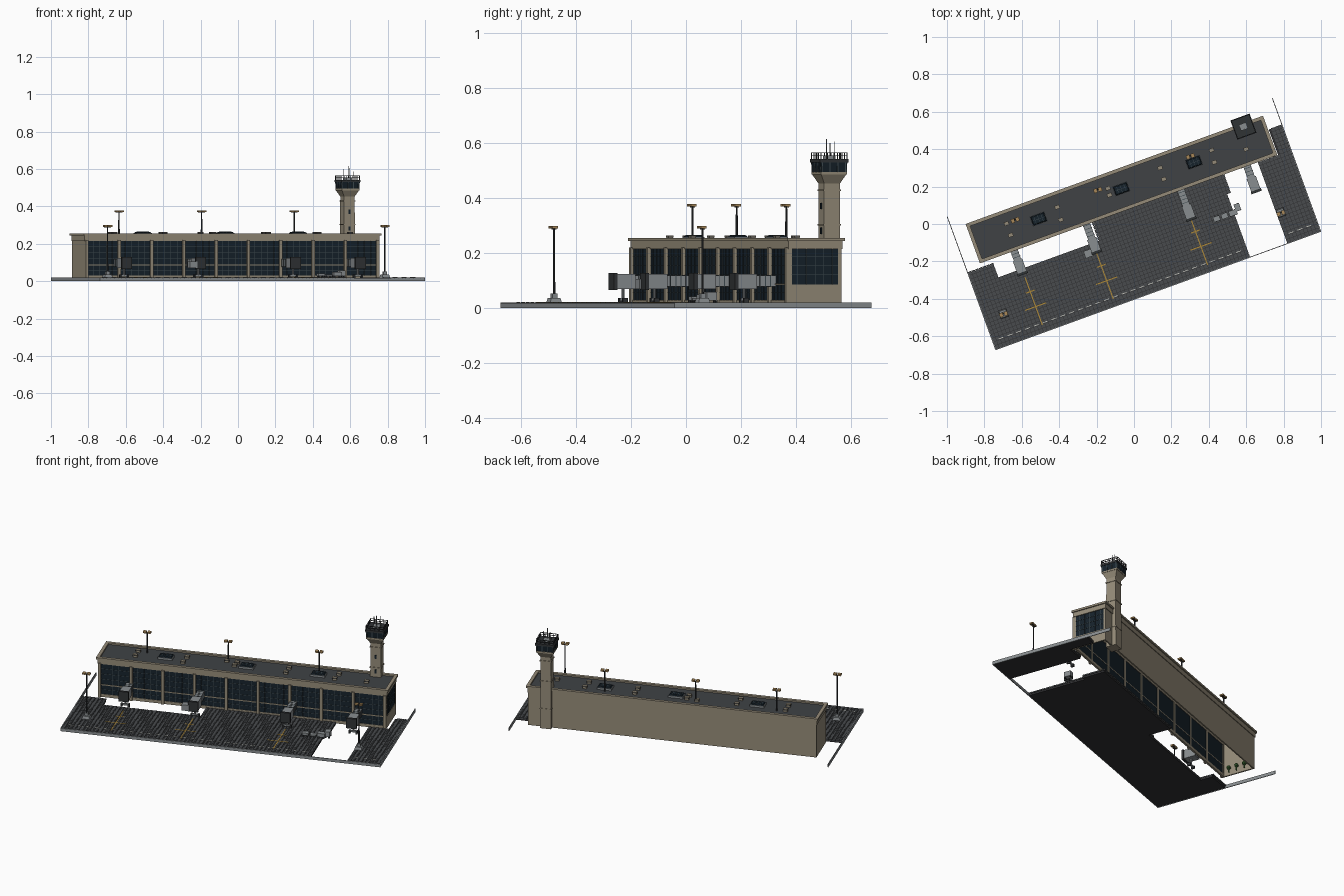
import bpy, bmesh, math, random
from mathutils import Matrix, Vector

if "Cube" in bpy.data.objects:
    bpy.data.objects.remove(bpy.data.objects["Cube"])

ROT = math.radians(20)
random.seed(4)
COL = dict(beige=(.30, .26, .19), tile=(.065, .07, .075), joint=(.03, .03, .032), glass=(.008, .016, .024),
           frame=(.05, .07, .08), roof=(.05, .055, .06), grey=(.25, .27, .28), dark=(.03, .033, .036),
           amber=(.40, .25, .10), yellow=(.40, .24, .04), white=(.55, .55, .5), green=(.04, .12, .03))
MATS = {}
for n, c in COL.items():
    MATS[n] = bpy.data.materials.new(n)
    MATS[n].diffuse_color = (*c, 1)


class Part:
    """Collects boxes, frustums and rods into one named object, in the building's own axes."""
    def __init__(self, name, mat):
        self.name, self.mat, self.bm = name, mat, bmesh.new()

    def frustum(self, x, y, z0, z1, a, b, c=None, d=None):
        c, d = c or a, d or b
        vs = [self.bm.verts.new((x + sx * w / 2, y + sy * h / 2, z))
              for z, w, h in ((z0, a, b), (z1, c, d)) for sx, sy in ((-1, -1), (1, -1), (1, 1), (-1, 1))]
        for f in ((3, 2, 1, 0), (4, 5, 6, 7), (0, 1, 5, 4), (1, 2, 6, 5), (2, 3, 7, 6), (3, 0, 4, 7)):
            self.bm.faces.new([vs[i] for i in f])
        return self

    def box(self, x0, x1, y0, y1, z0, z1):
        return self.frustum((x0 + x1) / 2, (y0 + y1) / 2, z0, z1, x1 - x0, y1 - y0)

    def rod(self, x, y, z0, z1, r, r2=None, n=8):
        bmesh.ops.create_cone(self.bm, cap_ends=True, segments=n, radius1=r, radius2=r2 or r, depth=z1 - z0,
                              matrix=Matrix.Translation((x, y, (z0 + z1) / 2)))
        return self

    def done(self):
        me = bpy.data.meshes.new(self.name)
        self.bm.to_mesh(me)
        self.bm.free()
        me.materials.append(MATS[self.mat])
        ob = bpy.data.objects.new(self.name, me)
        ob.rotation_euler.z = ROT
        bpy.context.collection.objects.link(ob)


# apron: paved areas, with open ground left unpaved
AREAS = [(-.922, .52, -.377, -.02), (-.922, -.78, -.02, .055), (-.2, .54, -.02, .12),
         (.735, .922, -.377, .08), (.85, .922, .08, .228)]
base = Part("apron_base", "joint")
for a in AREAS:
    base.box(*a, .002, .0165)
base.done()
tiles = Part("apron_tiles", "tile")
P = .021
for i in range(88):
    for j in range(36):
        x, y = -.914 + i * P, -.367 + j * P
        if any(a[0] < x < a[1] and a[2] < y < a[3] for a in AREAS):
            tiles.box(x - .0092, x + .0092, y - .0092, y + .0092, .012, .0195 + random.uniform(0, .0008))
tiles.done()
curb = Part("apron_curb", "grey")
for s in (-1, 1):
    curb.box(s * .925 - .002, s * .925 + .002, -.38, .38, 0, .02)
curb.box(-.925, .925, -.381, -.377, 0, .018)
curb.done()

# painted markings
lead = Part("lead_in_lines", "yellow")
for x in (-.645, -.241, .295):
    lead.box(x - .003, x + .003, -.34, -.07, .0195, .0212)
    for y, w in ((-.235, .06), (-.15, .025)):
        lead.box(x - w, x + w, y - .003, y + .003, .0195, .0212)
lead.done()
dash = Part("edge_dashes", "white")
for i in range(36):
    x = -.89 + i * .05
    if x < .5 or x > .74:
        dash.box(x, x + .028, -.332, -.328, .0195, .0212)
dash.done()

# terminal shell: hollow, open underneath
X, F, B, TOP = .835, .095, .297, .225
wall = Part("terminal_walls", "beige")
wall.box(-X, X, B - .008, B, .012, TOP)
wall.box(-X, -X + .008, F, B, .012, TOP)
wall.box(X - .008, X, F, B, .012, .085)
wall.box(X - .008, X, F, F + .012, .085, TOP).box(X - .008, X, B - .012, B, .085, TOP)
wall.box(-X, X, F - .003, F + .008, .012, .03)
wall.box(-X, X, F - .003, F + .006, .084, .09)
wall.done()
trim = Part("roof_parapet", "beige")
for z0, z1, o in ((.215, .243, .004), (.243, .255, .011)):
    trim.box(-X - o, X + o, F - o, F + .008, z0, z1).box(-X - o, X + o, B - .008, B + o, z0, z1)
    for s in (-1, 1):
        trim.frustum(s * (X + o / 2 - .004), (F + B) / 2, z0, z1, o + .008, B - F - .016)
trim.done()
Part("roof_deck", "roof").box(-X, X, F, B, .235, .246).done()
cols = Part("facade_columns", "beige")
for i in range(10):
    x = -X + .008 + i * (2 * X - .016) / 9
    cols.box(x - .008, x + .008, F - .012, F + .008, .012, .22)
cols.done()
Part("front_glazing", "glass").box(-X + .008, X - .008, F, F + .005, .03, .218).done()
Part("end_glazing", "glass").box(X - .007, X - .002, F + .01, B - .01, .085, .218).done()
mull = Part("window_mullions", "frame")
for i in range(45):
    x = -X + .008 + i * (2 * X - .016) / 45
    mull.box(x - .001, x + .001, F - .002, F + .002, .03, .218)
for z in (.058, .122, .154, .186):
    mull.box(-X + .008, X - .008, F - .002, F + .002, z - .001, z + .001)
    if z > .085:
        mull.box(X - .004, X, F + .01, B - .01, z - .001, z + .001)
for i in range(1, 6):
    y = F + i * (B - F) / 6
    mull.box(X - .004, X, y - .001, y + .001, .085, .218)
mull.done()

# indoor shrubs
shrub = Part("indoor_shrubs", "green")
for x, y in ((-.80, .15), (-.80, .20), (-.80, .25)):
    bmesh.ops.create_icosphere(shrub.bm, subdivisions=1, radius=.014,
                               matrix=Matrix.Translation((x, y, .045)))
    shrub.rod(x, y, .014, .036, .004)
shrub.done()

# rooftop: skylights and ventilation boxes
curbs, panes, bars = Part("skylight_curbs", "grey"), Part("skylight_panes", "glass"), Part("skylight_bars", "frame")
for x in (-.47, 0, .414):
    curbs.frustum(x, .2, .244, .258, .084, .056)
    panes.frustum(x, .2, .258, .264, .078, .05, .068, .04)
    for k in (-1, 0, 1):
        bars.frustum(x + k * .02, .2, .258, .2655, .002, .046)
    bars.frustum(x, .2, .258, .2655, .07, .002)
for p in (curbs, panes, bars):
    p.done()
vents, caps = Part("roof_vents", "beige"), Part("roof_vent_caps", "dark")
for x, y in ((-.64, .17), (-.64, .235), (-.355, .225), (-.36, .155), (-.127, .237), (-.066, .227),
             (-.07, .19), (.234, .234), (.232, .171), (.525, .229), (.517, .163), (.70, .171)):
    vents.frustum(x, y, .244, .26, .024, .018)
    caps.frustum(x, y, .256, .26, .026, .02)
    vents.frustum(x, y, .26, .263, .026, .02)
vents.done()
caps.done()

# floodlights: three on the roof, two on the apron
poles, heads, feet = Part("light_poles", "dark"), Part("light_heads", "amber"), Part("light_bases", "grey")
for x, y, z0, z1 in ((-.59, .24, .24, .37), (-.12, .24, .24, .37), (.407, .24, .24, .37),
                     (.758, -.212, .02, .29), (-.82, -.212, .02, .29)):
    poles.rod(x, y, z0, z1, .005, .0035)
    poles.frustum(x, y, z1 - .004, z1, .036, .006)
    for s in (-1, 1):
        heads.frustum(x + s * .013, y - .003, z1, z1 + .009, .019, .022)
    if z0 < .1:
        feet.frustum(x, y, .018, .036, .045, .045, .036, .036).frustum(x, y, .036, .052, .02, .02)
for p in (poles, heads, feet):
    p.done()

# boarding bridges
tun, ribs = Part("bridge_tunnels", "grey"), Part("bridge_ribs", "frame")
hood, legs = Part("bridge_hoods", "dark"), Part("bridge_legs", "grey")
for x, end in ((-.651, -.052), (-.239, -.08), (.297, -.087), (.674, -.066)):
    tun.box(x - .02, x + .02, end + .06, F, .078, .118)
    tun.box(x - .026, x + .026, end + .012, end + .085, .07, .124)
    hood.box(x - .029, x + .029, end, end + .014, .066, .128)
    for k in range(4):
        y = end + .1 + k * .02
        if y < F - .005:
            ribs.box(x - .0215, x + .0215, y - .0015, y + .0015, .0765, .1195)
    legs.rod(x, end + .045, .03, .072, .006)
    legs.frustum(x, end + .045, .026, .036, .045, .01)
    for s in (-1, 1):
        hood.frustum(x + s * .021, end + .045, .018, .036, .009, .02)
tun.box(-.305, -.26, -.085, -.045, .07, .105)
for p in (tun, ribs, hood, legs):
    p.done()

# service vehicles
body, wheel = Part("service_carts", "grey"), Part("cart_wheels", "dark")
for x, y, w, d, h in ((.425, -.125, .036, .028, .042), (.47, -.125, .036, .028, .036),
                      (.518, -.125, .044, .03, .05), (.55, -.105, .03, .04, .058)):
    body.frustum(x, y, .027, h, w, d)
    for sx in (-1, 1):
        for sy in (-1, 1):
            wheel.frustum(x + sx * w * .32, y + sy * d * .45, .019, .03, .01, .005)
body.done()
wheel.done()

# control tower
tx, ty = .728, .289
shaft = Part("tower_shaft", "beige").frustum(tx, ty, .012, .455, .064, .064, .06, .06)
shaft.frustum(tx, ty, .452, .485, .06, .06, .096, .096).frustum(tx, ty, .485, .494, .1, .1)
for z in (.13, .30, .425):
    shaft.frustum(tx, ty, z, z + .006, .067, .067)
shaft.done()
slots = Part("tower_slots", "glass")
for z in (.27, .36):
    slots.box(tx - .006, tx + .006, ty - .034, ty - .029, z, z + .022)
slots.done()
Part("tower_cab_glass", "glass").frustum(tx, ty, .494, .53, .094, .094, .104, .104).done()
posts = Part("tower_cab_posts", "frame")
for k in range(4):
    q = Matrix.Rotation(k * math.pi / 2, 3, 'Z')
    for t in (-.045, -.015, .015, .045):
        v = q @ Vector((t, -.050, 0))
        posts.frustum(tx + v.x, ty + v.y, .494, .53, .004, .004)
posts.done()
Part("tower_roof", "dark").frustum(tx, ty, .53, .542, .109, .109).done()
rail = Part("tower_railing", "dark")
for s in (-1, 1):
    for z in (.552, .563):
        rail.frustum(tx, ty + s * .05, z, z + .003, .103, .003)
        rail.frustum(tx + s * .05, ty, z, z + .003, .003, .103)
    for t in (-.05, -.025, 0, .025, .05):
        rail.frustum(tx + t, ty + s * .05, .54, .565, .003, .003)
        rail.frustum(tx + s * .05, ty + t, .54, .565, .003, .003)
rail.done()
ant = Part("tower_antennas", "grey")
for x, y, z in ((-.02, .01, .6), (0, -.01, .615), (.018, .015, .605), (.025, -.02, .585)):
    ant.rod(tx + x, ty + y, .54, z, .0016, n=6)
ant.frustum(tx, ty, .54, .552, .04, .035)
ant.done()

for m in bpy.data.materials:
    if m.users and not m.is_grease_pencil:
        m.use_nodes = True
        m.node_tree.nodes["Principled BSDF"].inputs["Base Color"].default_value = m.diffuse_color
